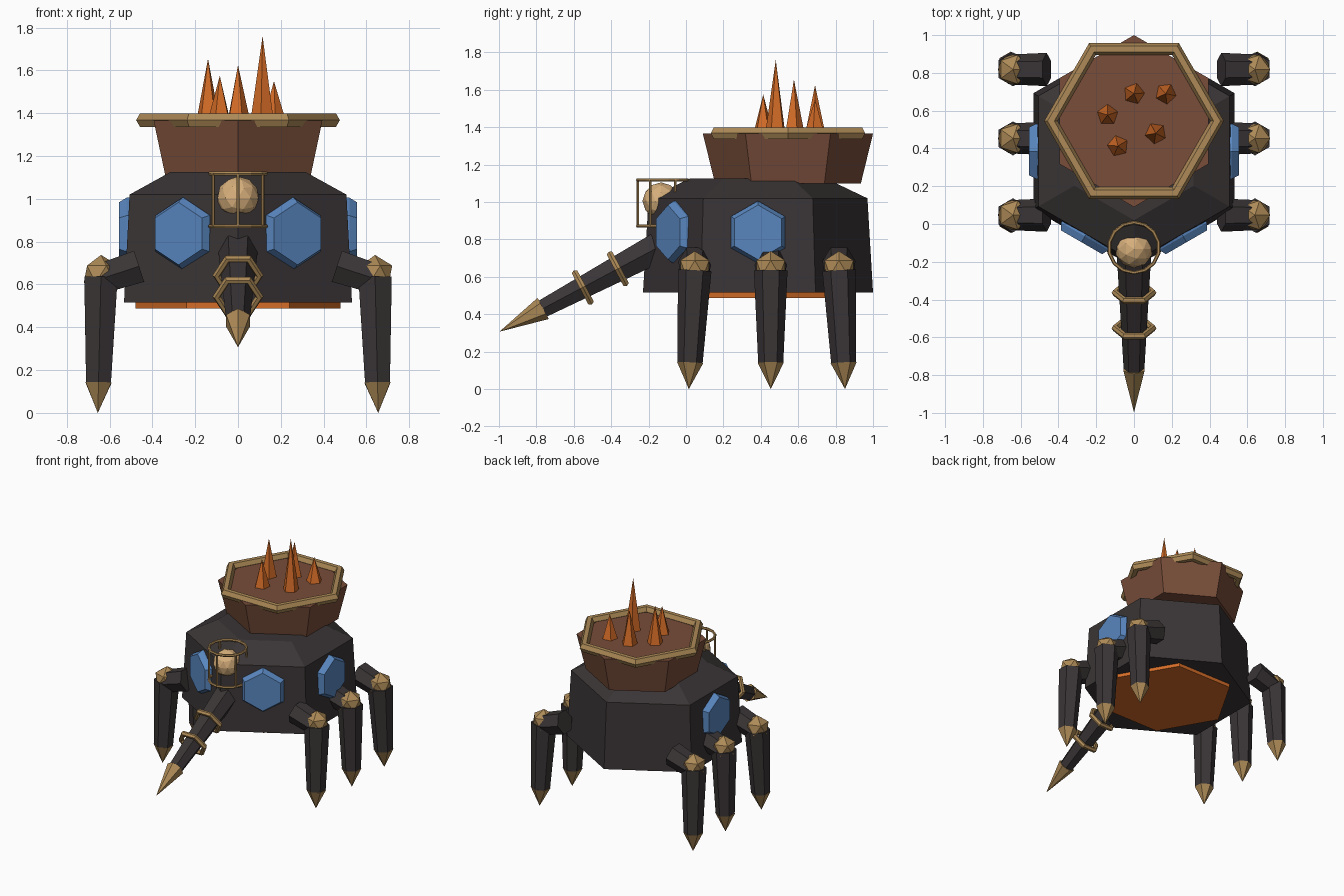
import bpy, bmesh
from math import sin, cos, pi, radians
from mathutils import Vector, Matrix

if "Cube" in bpy.data.objects:
    bpy.data.objects.remove(bpy.data.objects["Cube"])


def material(name, rgb):
    m = bpy.data.materials.new(name)
    m.diffuse_color = (*rgb, 1)
    m.use_nodes = True
    m.node_tree.nodes["Principled BSDF"].inputs["Base Color"].default_value = m.diffuse_color
    return m


DARK = material("charcoal", (0.042, 0.035, 0.036))
BROWN = material("clay_brown", (0.19, 0.075, 0.042))
ORANGE = material("ember_orange", (0.66, 0.15, 0.02))
GOLD = material("aged_gold", (0.42, 0.255, 0.095))
TAN = material("lantern_tan", (0.68, 0.43, 0.2))
BLUE = material("window_blue", (0.1, 0.24, 0.52))


def finish(bm, name, mat, matrix):
    bmesh.ops.remove_doubles(bm, verts=bm.verts, dist=1e-5)
    bmesh.ops.recalc_face_normals(bm, faces=bm.faces)
    me = bpy.data.meshes.new(name)
    bm.to_mesh(me)
    bm.free()
    me.materials.append(mat)
    ob = bpy.data.objects.new(name, me)
    ob.matrix_world = matrix
    bpy.context.collection.objects.link(ob)
    return ob


def at(x, y, z):
    return Matrix.Translation((x, y, z))


def aim(p, d):
    """Frame at p with local z along d and local y kept upright."""
    return Matrix.Translation(p) @ Vector(d).to_track_quat('Z', 'Y').to_matrix().to_4x4()


def loft(name, mat, stations, sides, turn, matrix):
    """Stack of regular polygons given as (height, radius); radius 0 is a tip."""
    bm = bmesh.new()
    rings = []
    for z, r in stations:
        r = max(r, 1e-7)
        rings.append([bm.verts.new((r * cos(turn + 2 * pi * i / sides),
                                    r * sin(turn + 2 * pi * i / sides), z))
                      for i in range(sides)])
    for a, b in zip(rings, rings[1:]):
        for i in range(sides):
            j = (i + 1) % sides
            bm.faces.new((a[i], a[j], b[j], b[i]))
    bm.faces.new(rings[0])
    if stations[-1][1] > 0:
        bm.faces.new(rings[-1])
    return finish(bm, name, mat, matrix)


def hoop(name, mat, major, minor, sides, tube, turn, matrix):
    """Low-sided ring lying in the local xy plane."""
    bm = bmesh.new()
    rings = []
    for i in range(sides):
        a = turn + 2 * pi * i / sides
        ring = []
        for k in range(tube):
            t = 2 * pi * k / tube
            r = major + minor * cos(t)
            ring.append(bm.verts.new((r * cos(a), r * sin(a), minor * sin(t))))
        rings.append(ring)
    for i in range(sides):
        a, b = rings[i], rings[(i + 1) % sides]
        for k in range(tube):
            m = (k + 1) % tube
            bm.faces.new((a[k], b[k], b[m], a[m]))
    return finish(bm, name, mat, matrix)


def ball(name, mat, radius, detail, matrix):
    bm = bmesh.new()
    bmesh.ops.create_icosphere(bm, subdivisions=detail, radius=radius)
    return finish(bm, name, mat, matrix)


POINT_Y = pi / 2   # polygon corner toward local y
CY = 0.385         # body centre
PY = 0.545         # pot centre

# Hexagonal body and glowing belly plate
loft("body", DARK, [(0.515, 0.615), (1.02, 0.585), (1.125, 0.365)], 6, POINT_Y, at(0, CY, 0))
loft("belly_plate", ORANGE, [(0.488, 0.48), (0.53, 0.48)], 6, 0, at(0, CY, 0))

# Pot with rim on the back
loft("pot", BROWN, [(1.10, 0.39), (1.366, 0.455)], 6, POINT_Y, at(0, PY, 0))
hoop("pot_rim", GOLD, 0.44, 0.036, 6, 6, 0, at(0, PY, 1.368))

# Flame spikes: x, y, tip height
for i, (x, y, top) in enumerate([(-0.14, 0.577, 1.655), (0, 0.69, 1.625), (0.168, 0.69, 1.55),
                                 (0.115, 0.48, 1.76), (-0.085, 0.413, 1.575)]):
    loft(f"flame_spike_{i}", ORANGE, [(1.36, 0.058), (top, 0)], 5, POINT_Y + i, at(x, y, 0))

# Windows on the two sides and two front faces
for i, deg in enumerate((0, 180, -60, -120)):
    d = Vector((cos(radians(deg)), sin(radians(deg)), 0))
    loft(f"window_{i}", BLUE, [(0.49, 0.168), (0.52, 0.168), (0.556, 0.146)], 6, POINT_Y,
         aim(Vector((0, CY, 0.838)), d))

# Six legs: knee y and foot y, mirrored left and right
for row, (ky, fy) in zip(("front", "middle", "rear"), ((0.047, 0.015), (0.453, 0.453), (0.818, 0.85))):
    for s, side in ((1, "right"), (-1, "left")):
        tag = f"{row}_{side}"
        hip = Vector((s * 0.462, ky, 0.685))
        knee = Vector((s * 0.64, ky, 0.648))
        foot = Vector((s * 0.655, fy, 0))
        reach = Vector((s * 0.95, 0, -0.31))
        loft(f"thigh_{tag}", DARK, [(0, 0.088), (0.19, 0.08)], 6, 0, aim(hip, reach))
        ball(f"knee_{tag}", GOLD, 0.09, 1, at(*knee))
        up = knee - foot
        frame = Matrix.Translation(foot) @ Vector((0, 0, 1)).rotation_difference(up).to_matrix().to_4x4()
        loft(f"shin_{tag}", DARK, [(0.14, 0.067), (0.635, 0.09)], 6, POINT_Y, frame)
        # claw tip points down
        loft(f"claw_{tag}", GOLD, [(-0.142, 0.07), (0, 0)], 6, POINT_Y,
             frame @ Matrix.Rotation(pi, 4, 'X'))

# Snout arm with pointed tip and two collars
axis = Vector((0, -0.883, -0.469))
root = Vector((0, -0.15, 0.757))
frame = aim(root, axis)
loft("snout", DARK, [(0, 0.092), (0.70, 0.055)], 6, 0, frame)
loft("snout_tip", GOLD, [(0.695, 0.064), (0.96, 0)], 6, POINT_Y, frame)
for i, dist in enumerate((0.243, 0.455)):
    hoop(f"snout_collar_{i}", GOLD, 0.1, 0.019, 6, 6, 0, frame @ at(0, 0, dist))

# Lantern ball in a round cage
LY = -0.125
ball("lantern_ball", TAN, 0.1, 2, at(0, LY - 0.008, 1.005))
for name, z in (("cage_ring_top", 1.118), ("cage_ring_bottom", 0.872)):
    hoop(name, GOLD, 0.133, 0.01, 14, 6, POINT_Y, at(0, LY, z))
for i in range(6):
    a = POINT_Y + i * pi / 3
    loft(f"cage_bar_{i}", GOLD, [(0.872, 0.008), (1.118, 0.008)], 6, 0,
         at(0.133 * cos(a), LY + 0.133 * sin(a), 0))
